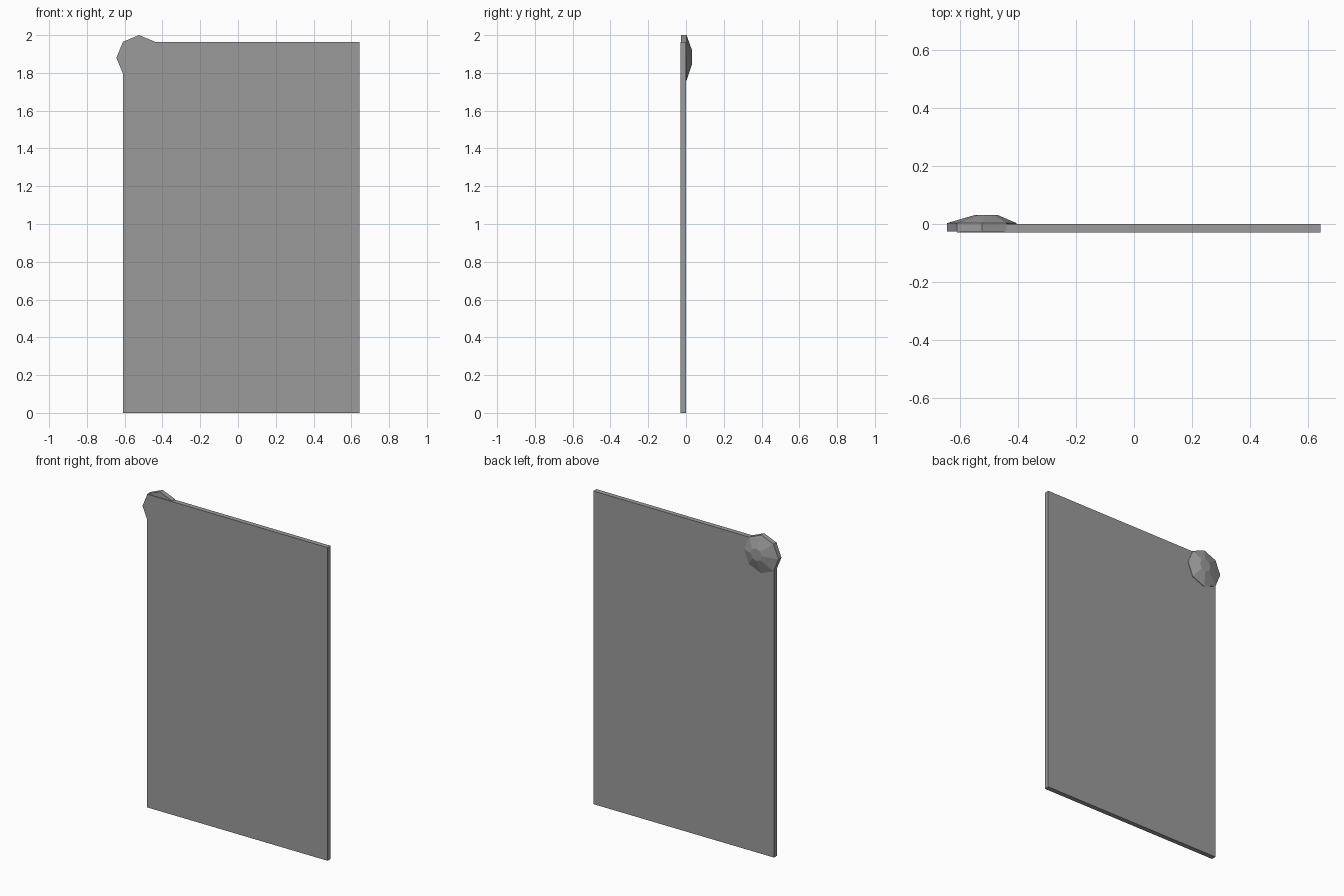
import bpy, bmesh
from math import cos, sin, pi

if "Cube" in bpy.data.objects:
    bpy.data.objects.remove(bpy.data.objects["Cube"])

# Dark grey finish shared by both parts
dark_grey = bpy.data.materials.new("dark_grey")
dark_grey.diffuse_color = (0.33, 0.33, 0.33, 1)
dark_grey.use_nodes = True
dark_grey.node_tree.nodes["Principled BSDF"].inputs["Base Color"].default_value = dark_grey.diffuse_color


def make_object(name, bm):
    bmesh.ops.recalc_face_normals(bm, faces=bm.faces)
    mesh = bpy.data.meshes.new(name)
    bm.to_mesh(mesh)
    bm.free()
    mesh.materials.append(dark_grey)
    obj = bpy.data.objects.new(name, mesh)
    bpy.context.collection.objects.link(obj)
    return obj


def box(name, lo, hi):
    bm = bmesh.new()
    bmesh.ops.create_cube(bm, size=1)
    for v in bm.verts:
        v.co = [(a + b) / 2 + c * (b - a) for a, b, c in zip(lo, hi, v.co)]
    return make_object(name, bm)


def lofted_disc(name, rings, sides=8):
    """Each ring: (centre x, y, centre z, radius), joined front to back."""
    bm = bmesh.new()
    loops = []
    for cx, y, cz, r in rings:
        loops.append([bm.verts.new((cx + r * cos(2 * pi * i / sides), y,
                                    cz + r * sin(2 * pi * i / sides)))
                      for i in range(sides)])
    for a, b in zip(loops, loops[1:]):
        for i in range(sides):
            j = (i + 1) % sides
            bm.faces.new((a[i], a[j], b[j], b[i]))
    bm.faces.new(loops[0])
    bm.faces.new(loops[-1])
    return make_object(name, bm)


# Thin door panel
box("panel", (-0.61, -0.03, 0), (0.643, 0.0, 1.963))

# Eight-sided corner boss with a faceted, slightly off-centre back
lofted_disc("corner_boss", [
    (-0.524, -0.026, 1.88, 0.12),
    (-0.524, 0.003, 1.88, 0.12),
    (-0.509, 0.031, 1.883, 0.039),
])
